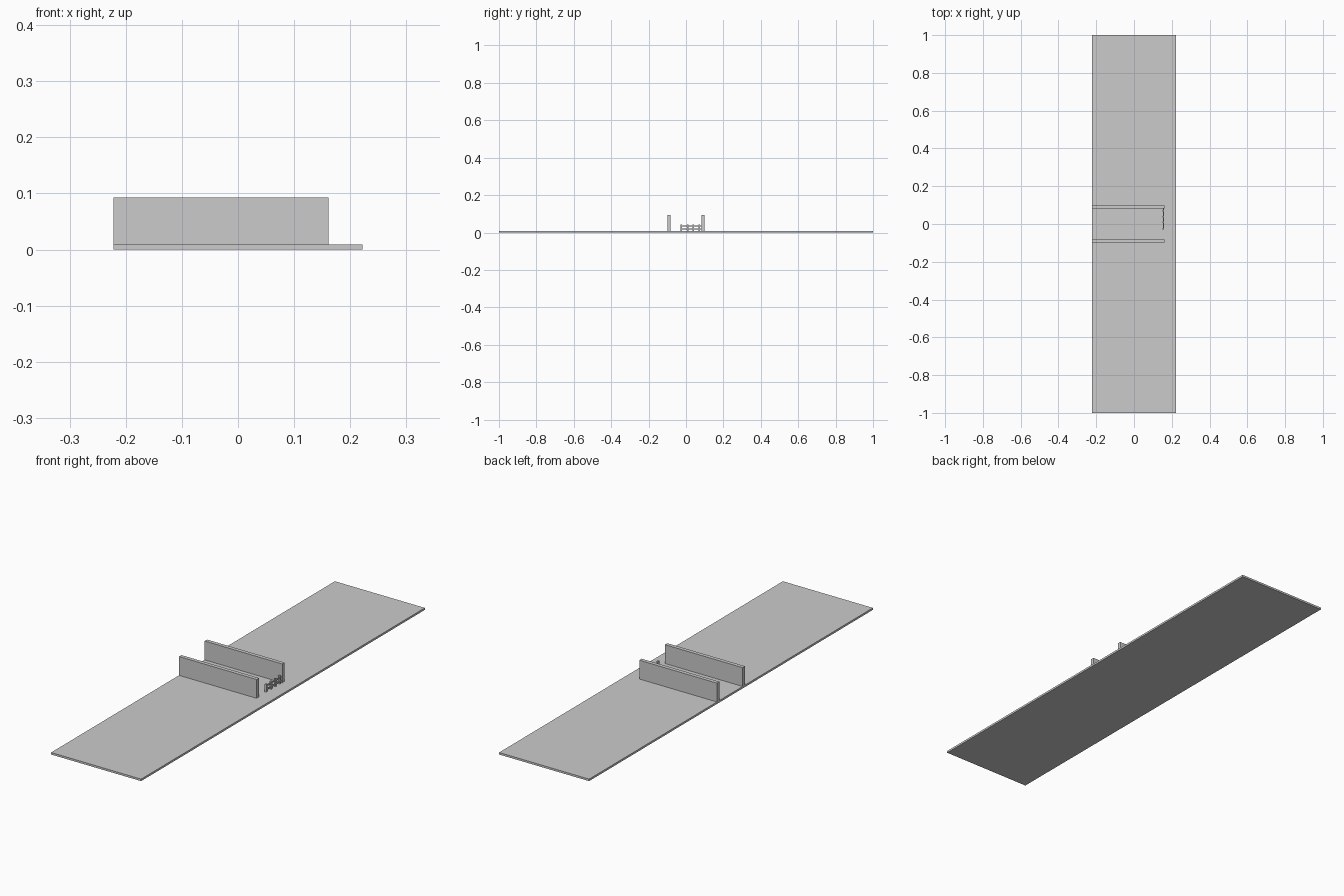
import bpy

if "Cube" in bpy.data.objects:
    bpy.data.objects.remove(bpy.data.objects["Cube"])


def box(name, x, y, z):
    """Axis-aligned box from (min, max) ranges."""
    lo, hi = zip(x, y, z)
    bpy.ops.mesh.primitive_cube_add(size=1, location=[(a + b) / 2 for a, b in zip(lo, hi)])
    ob = bpy.context.object
    ob.name = name
    ob.scale = [b - a for a, b in zip(lo, hi)]
    bpy.ops.object.transform_apply(location=False, rotation=False, scale=True)
    return ob


TOP = 0.009

# Pavement slab with a narrow kerb along its +x edge
box("pavement", (-0.222, 0.213), (-1, 1), (0, TOP))
box("kerb", (0.213, 0.222), (-1, 1), (0, TOP))

# Two parallel garden walls
for label, side in (("left", 1), ("right", -1)):
    y = sorted((side * 0.082, side * 0.099))
    box(f"wall_{label}", (-0.222, 0.161), y, (TOP, 0.093))

# Low fence between the wall ends, leaving an opening on one side
for i, y in enumerate((-0.025, 0.009, 0.039, 0.070)):
    box(f"fence_post_{i + 1}", (0.152, 0.160), (y - 0.004, y + 0.004), (TOP, 0.044))
for i, z in enumerate((0.019, 0.035)):
    box(f"fence_rail_{i + 1}", (0.154, 0.158), (-0.029, 0.082), (z - 0.003, z + 0.003))
